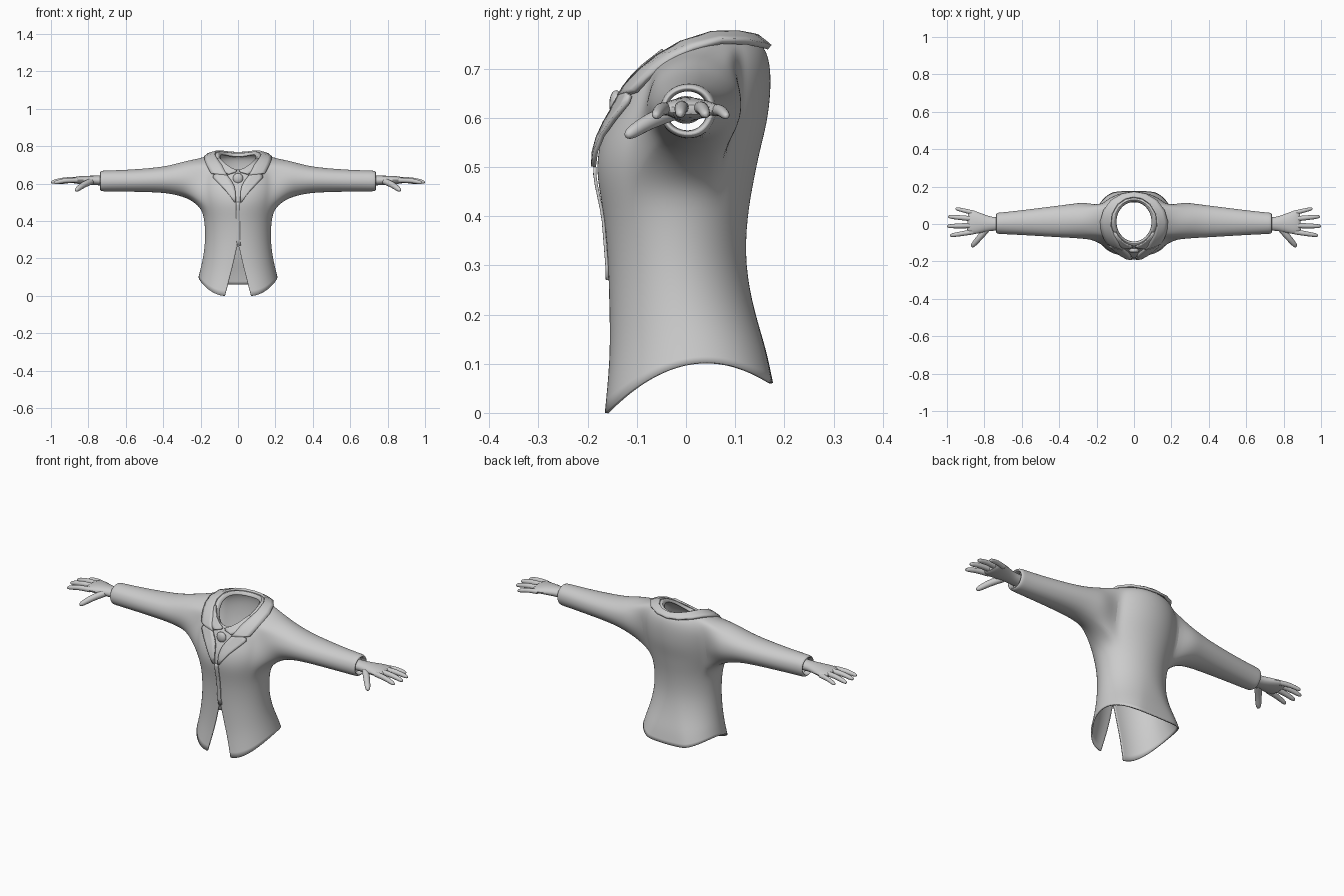
import bpy, bmesh
from math import sin, cos, pi, atan2
from mathutils import Vector

cube = bpy.data.objects.get("Cube")
if cube:
    bpy.data.objects.remove(cube)

grey = bpy.data.materials.new("plain_grey")
grey.use_nodes = True
grey.diffuse_color = (0.6, 0.6, 0.6, 1)
grey.node_tree.nodes["Principled BSDF"].inputs["Base Color"].default_value = (0.6, 0.6, 0.6, 1)


def finish(name, bm, mirror=True, levels=1, thick=0):
    mesh = bpy.data.meshes.new(name)
    bm.to_mesh(mesh)
    bm.free()
    ob = bpy.data.objects.new(name, mesh)
    bpy.context.collection.objects.link(ob)
    mesh.materials.append(grey)
    if mirror:
        ob.modifiers.new("Mirror", 'MIRROR').merge_threshold = 0.0005
    if levels:
        sub = ob.modifiers.new("Subdivision", 'SUBSURF')
        sub.levels = sub.render_levels = levels
        sub.boundary_smooth = 'PRESERVE_CORNERS'
    if thick:
        ob.modifiers.new("Solidify", 'SOLIDIFY').thickness = thick
    bpy.ops.object.select_all(action='DESELECT')
    bpy.context.view_layer.objects.active = ob
    ob.select_set(True)
    bpy.ops.object.shade_smooth_by_angle(angle=0.8)
    return ob


def bridge(bm, a, b, closed=True):
    n = len(a)
    for k in range(n if closed else n - 1):
        m = (k + 1) % n
        bm.faces.new((a[k], a[m], b[m], b[k]))


# Torso rows: half width, front y, back y, front z, side z, back z, front gap
ROWS = [
    (.212, -.165, .178, 0, .10, .06, .07),
    (.200, -.154, .164, .11, .15, .13, .042),
    (.186, -.155, .141, .20, .21, .20, .018),
    (.175, -.158, .120, .30, .30, .30, 0),
    (.179, -.166, .125, .40, .40, .40, 0),
    (.195, -.183, .138, .48, .47, .47, 0),
    (.212, -.180, .150, .53, .53, .53, 0),
    (.216, -.169, .166, .57, .59, .59, 0),
    (.216, -.151, .173, .60, .65, .65, 0),
    (.205, -.138, .173, .63, .70, .70, 0),
    (.170, -.128, .164, .65, .74, .74, 0),
    (.122, -.116, .142, .665, .753, .757, 0),
    (.106, -.106, .130, .68, .765, .768, 0),
    (.094, -.094, .118, .66, .745, .745, 0),
]


def torso_point(t, v):
    """Point on the coat: t runs front to back, v runs hem to neck."""
    j = min(int(v), len(ROWS) - 2)
    f = v - j
    hw, yf, yb, zf, zs, zb, gap = [p + (q - p) * f for p, q in zip(ROWS[j], ROWS[j + 1])]
    s, c = sin(pi * t), (1 - cos(pi * t)) / 2
    z = zf + (zb - zf) * c + (zs - (zf + zb) / 2) * s * s
    return Vector((gap * (1 - abs(s)) + hw * s if t < 1 else 0, yf + (yb - yf) * c, z))


def lifted(t, v, height):
    e = 0.02
    normal = (torso_point(t + e if t < .9 else t, v) - torso_point(t - e, v)).cross(
        torso_point(t, v + .1) - torso_point(t, v - .1)).normalized()
    if t >= 1:
        normal.x = 0
    return torso_point(t, v) + normal * height


# Coat body and sleeves as one continuous shell
SEG = 16
I0, I1, J0, J1 = 5, 11, 5, 10
bm = bmesh.new()
grid = [[bm.verts.new(torso_point(i / SEG, j)) for i in range(SEG + 1)] for j in range(len(ROWS))]
for j in range(len(ROWS) - 1):
    for i in range(SEG):
        if not (I0 <= i < I1 and J0 <= j < J1):
            bm.faces.new((grid[j][i], grid[j][i + 1], grid[j + 1][i + 1], grid[j + 1][i]))
loop = [grid[J0][i] for i in range(I0, I1)] + [grid[j][I1] for j in range(J0, J1)]
loop += [grid[J1][i] for i in range(I1, I0, -1)] + [grid[j][I0] for j in range(J1, J0, -1)]
angles = [atan2(v.co.z - .615, (v.co.y - .01) * 1.25) for v in loop]
# Sleeve rings: x, centre y, centre z, radius y, radius z
SLEEVE = [(.265, .02, .623, .102, .103), (.33, .018, .623, .094, .084),
          (.40, .015, .621, .088, .069), (.55, .01, .616, .073, .060),
          (.70, .005, .614, .060, .056), (.728, .005, .614, .059, .056),
          (.738, .004, .614, .053, .05), (.737, .003, .614, .045, .042),
          (.71, .003, .614, .042, .04)]
for x, yc, zc, ry, rz in SLEEVE:
    ring = [bm.verts.new((x, yc + ry * cos(a), zc + rz * sin(a))) for a in angles]
    bridge(bm, loop, ring)
    loop = ring
for v in [v for v in bm.verts if not v.link_faces]:
    bm.verts.remove(v)
finish("coat_shell", bm, levels=2, thick=.007)


# Bands laid on the coat: pairs of inner and outer (t, v) points
def band(name, pairs, height, thick, mirror=True, cuts=4):
    bm = bmesh.new()
    last = None
    for t0, v0, t1, v1 in pairs:
        row = [bm.verts.new(lifted(t0 + (t1 - t0) * k / cuts, v0 + (v1 - v0) * k / cuts, height))
               for k in range(cuts + 1)]
        if last:
            bridge(bm, last, row, closed=False)
        last = row
    bmesh.ops.recalc_face_normals(bm, faces=bm.faces)
    ob = finish(name, bm, mirror, 0, thick)
    ob.modifiers["Solidify"].offset = 0


band("lapel", [(.018, 5.4, .03, 5.4), (.018, 6, .06, 6), (.02, 6.7, .1, 6.8), (.03, 7.5, .15, 7.6),
               (.05, 8.3, .21, 8.4), (.08, 9, .21, 8.8), (.1, 9.4, .17, 9.2)], .007, .010)
band("coat_collar", [(.09, 9.3, .17, 9.05), (.12, 9.8, .24, 8.9), (.16, 10.3, .29, 9.3),
                     (.22, 10.8, .35, 9.6), (.32, 11, .42, 9.8), (.45, 11.1, .5, 9.9),
                     (.6, 11.2, .62, 10), (.75, 11.2, .75, 10), (.88, 11.2, .88, 10),
                     (1, 11.2, 1, 10)], .007, .012)
band("shirt_collar", [(.015, 11, .03, 10.4), (.05, 11.4, .09, 9.6), (.1, 11.6, .15, 9.9),
                      (.2, 11.8, .22, 10.6), (.35, 11.8, .36, 11)], .006, .008)
band("placket", [(-.016, 2.7 + k * .3, .018, 2.7 + k * .3) for k in range(10)], .003, .006,
     mirror=False)

# Rounded neck knot
bm = bmesh.new()
bmesh.ops.create_uvsphere(bm, u_segments=16, v_segments=10, radius=1)
for v in bm.verts:
    v.co = (v.co.x * .027, -.142 + v.co.y * .014, .628 + v.co.z * .028)
finish("neck_knot", bm, mirror=False, levels=0)


# Hands: a lofted palm and tapered fingers
def tube(bm, sections, sides=10):
    """Each section: centre, radius across, radius in height."""
    last = None
    for n, (c, ra, rb) in enumerate(sections):
        near = sections[min(n + 1, len(sections) - 1)][0]
        along = (Vector(near) - Vector(sections[max(n - 1, 0)][0])).normalized()
        side = Vector((0, 0, 1)).cross(along).normalized()
        up = along.cross(side)
        ring = [bm.verts.new(Vector(c) + side * ra * cos(2 * pi * k / sides)
                             + up * rb * sin(2 * pi * k / sides)) for k in range(sides)]
        if last:
            bridge(bm, last, ring)
        last = ring
    bm.faces.new(last)


bm = bmesh.new()
tube(bm, [((.70, 0, .616), .036, .029), ((.755, 0, .617), .036, .026), ((.80, .003, .618), .048, .025),
          ((.845, .006, .619), .063, .022), ((.875, .009, .618), .066, .018),
          ((.892, .010, .616), .056, .011)], 14)
finish("palm", bm)

FINGERS = {  # base, tip, radius
    "index_finger": ((.86, -.042, .618), (.985, -.062, .603), .013),
    "middle_finger": ((.865, -.008, .621), (1.0, -.012, .606), .0135),
    "ring_finger": ((.865, .028, .620), (.995, .040, .605), .013),
    "little_finger": ((.85, .058, .615), (.955, .083, .602), .0115),
    "thumb": ((.785, -.025, .612), (.868, -.122, .562), .0165),
}
for name, (base, tip, r) in FINGERS.items():
    bm = bmesh.new()
    a, b = Vector(base), Vector(tip)
    steps = ((0, 1.1), (.35, 1.1), (.6, 1), (.85, .9), (.96, .65), (1, .25))
    tube(bm, [(a.lerp(b, f) + Vector((0, 0, .006 * sin(pi * f))), r * s, r * s) for f, s in steps])
    finish(name, bm)
